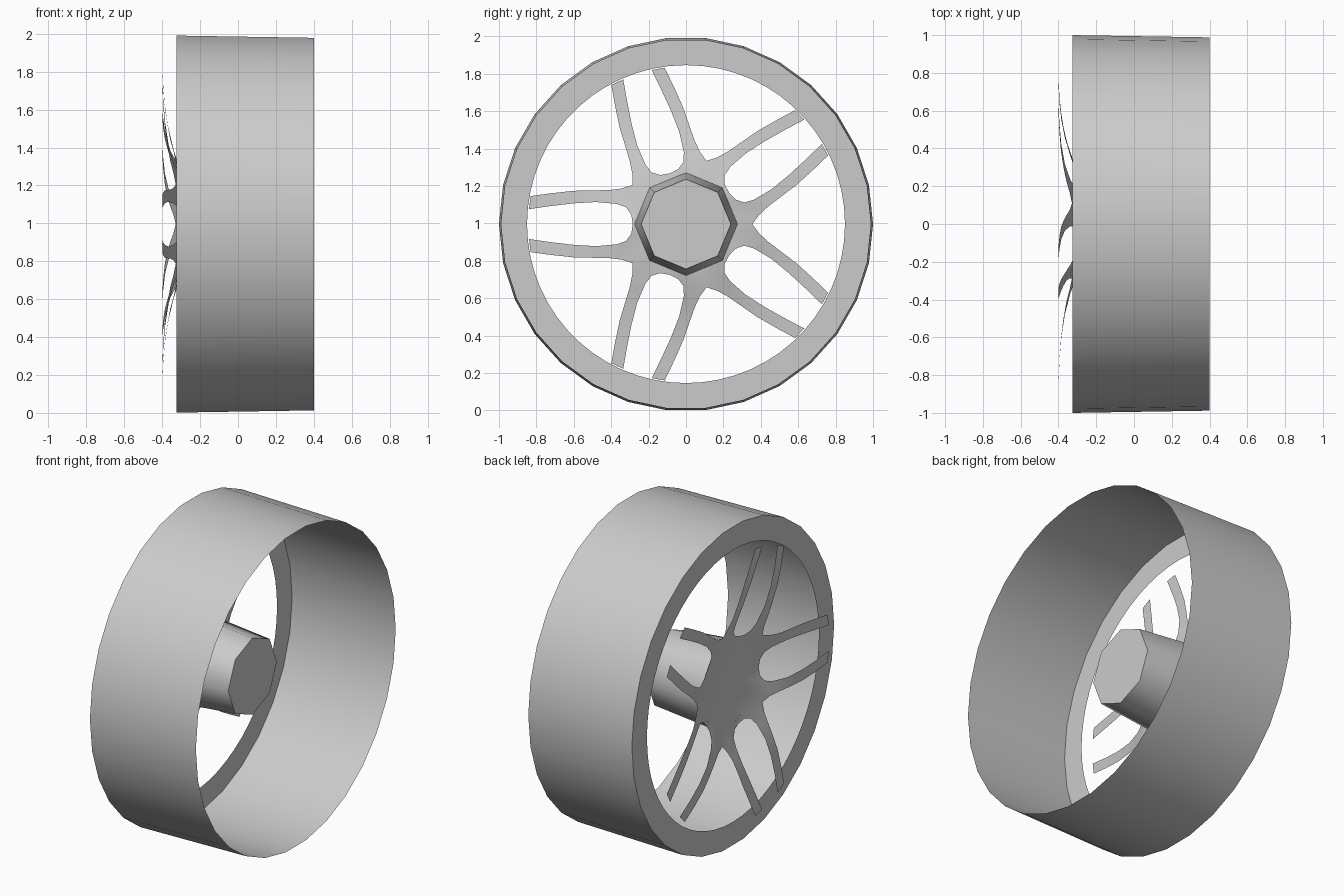
import bpy, bmesh
from math import cos, sin, pi, radians, hypot

if "Cube" in bpy.data.objects:
    bpy.data.objects.remove(bpy.data.objects["Cube"])

CZ = 0.996          # axle height


def circle(bm, x, r, n):
    return [bm.verts.new((x, r * cos(2 * pi * i / n), r * sin(2 * pi * i / n)))
            for i in range(n)]


def bridge(bm, a, b):
    n = len(a)
    for i in range(n):
        j = (i + 1) % n
        bm.faces.new((a[i], a[j], b[j], b[i]))


def finish(name, bm, angle=50):
    bmesh.ops.remove_doubles(bm, verts=bm.verts, dist=0.0005)
    bmesh.ops.recalc_face_normals(bm, faces=bm.faces)
    me = bpy.data.meshes.new(name)
    bm.to_mesh(me)
    bm.free()
    ob = bpy.data.objects.new(name, me)
    bpy.context.collection.objects.link(ob)
    ob.location.z = CZ
    bpy.ops.object.select_all(action='DESELECT')
    ob.select_set(True)
    bpy.context.view_layer.objects.active = ob
    bpy.ops.object.shade_smooth_by_angle(angle=radians(angle))
    return ob


# rim barrel and its front lip: open thin sheet
bm = bmesh.new()
front = circle(bm, -0.325, 1.0, 30)
back = circle(bm, 0.4, 0.988, 30)
bridge(bm, front, back)
lip = circle(bm, -0.325, 0.85, 60)
for i in range(30):
    j = (i + 1) % 30
    a, b, c = lip[2 * i], lip[2 * i + 1], lip[(2 * i + 2) % 60]
    bm.faces.new((front[i], a, b))
    bm.faces.new((front[i], b, c, front[j]))
finish("rim", bm)

# tapered octagonal hub, closed at the inner end
bm = bmesh.new()
outer = circle(bm, -0.30, 0.275, 8)
inner = circle(bm, 0.10, 0.24, 8)
bridge(bm, outer, inner)
bm.faces.new(inner)
finish("hub", bm)

# dished spoke sheet: depth as a function of radius
DEPTH = [(0, -0.255), (0.28, -0.302), (0.36, -0.33), (0.45, -0.358),
         (0.58, -0.382), (0.72, -0.394), (0.86, -0.4)]


def depth(r):
    for (r0, x0), (r1, x1) in zip(DEPTH, DEPTH[1:]):
        if r <= r1:
            return x0 + (x1 - x0) * (r - r0) / (r1 - r0)
    return -0.4


# half of a twin spoke: (inner edge, outer edge) pairs as (along, across)
RAILS = [((0.32, 0.09), (0.345, 0.19)), ((0.37, 0.108), (0.41, 0.182)),
         ((0.48, 0.118), (0.50, 0.18)), ((0.60, 0.111), (0.60, 0.178)),
         ((0.72, 0.097), (0.72, 0.165)), ((0.84, 0.08), (0.83, 0.15))]
# root outline from the twin gap to the valley between neighbouring pairs
ROOT = [(0.285, 0.0), (0.292, 0.05), RAILS[0][0], RAILS[0][1],
        (0.355 * cos(pi / 5), 0.355 * sin(pi / 5))]

bm = bmesh.new()
for k in range(5):
    t = pi + 2 * pi * k / 5
    for side in (1, -1):
        def vert(p):
            u, v = p[0], p[1] * side
            return bm.verts.new((depth(min(hypot(u, v), 0.86)),
                                 u * cos(t) - v * sin(t),
                                 u * sin(t) + v * cos(t)))
        rows = [(vert(a), vert(b)) for a, b in RAILS]
        for (a, b), (c, d) in zip(rows, rows[1:]):
            bm.faces.new((a, b, d, c))
        root = [vert(p) for p in ROOT]
        centre = vert((0, 0))
        for a, b in zip(root, root[1:]):
            bm.faces.new((centre, a, b))
finish("spokes", bm, 60)
